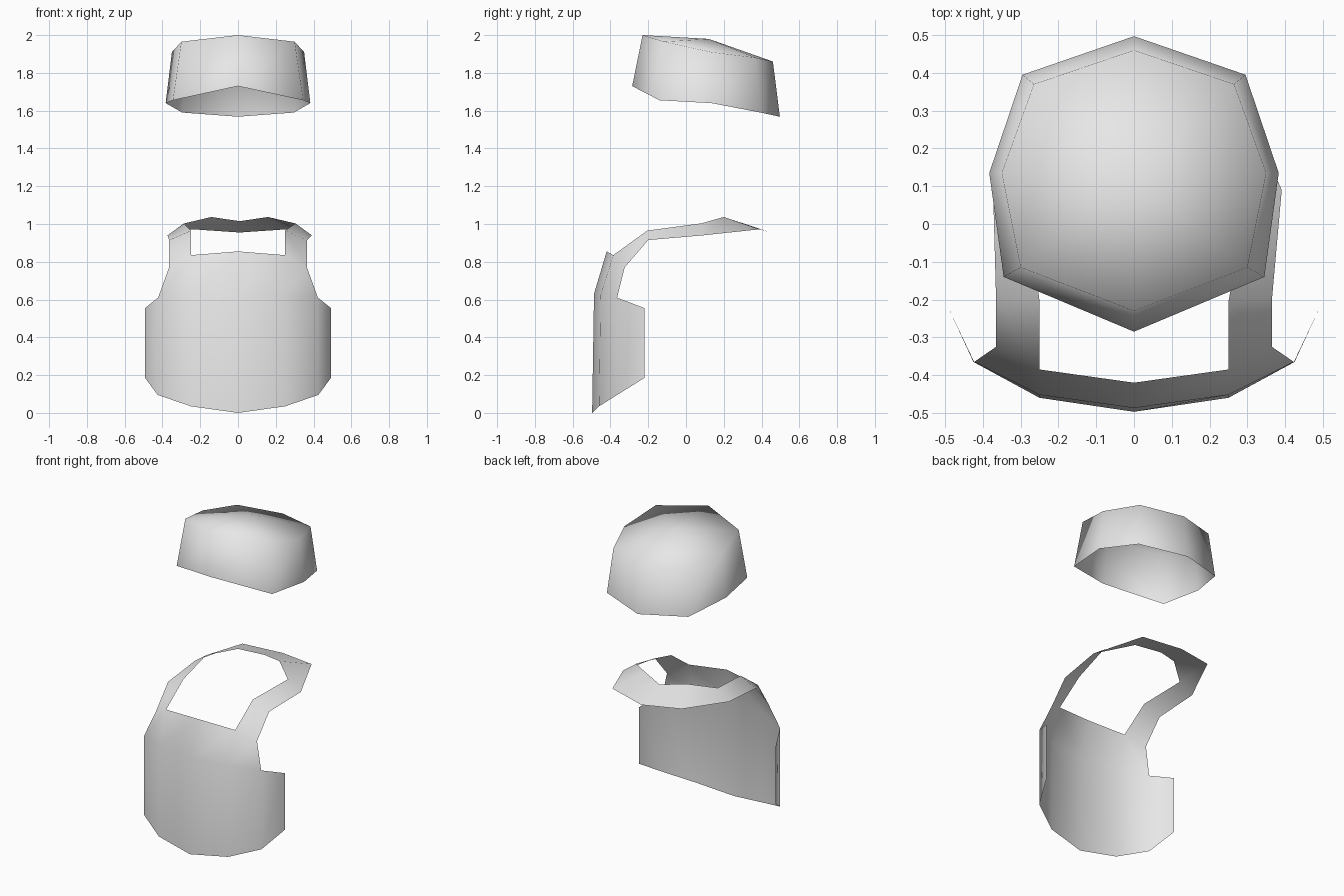
import bpy, bmesh

cube = bpy.data.objects.get("Cube")
if cube:
    bpy.data.objects.remove(cube, do_unlink=True)

# One plain cloth colour
cloth = bpy.data.materials.new("light_grey_cloth")
cloth.use_nodes = True
cloth.diffuse_color = (0.8, 0.8, 0.8, 1)
cloth.node_tree.nodes["Principled BSDF"].inputs["Base Color"].default_value = (0.8, 0.8, 0.8, 1)


def strip(lower, upper):
    """Quads between two matching edges."""
    return [(lower[i], lower[i + 1], upper[i + 1], upper[i])
            for i in range(len(lower) - 1)]


def build(name, faces, shift=None):
    """Make a smooth sheet from the faces of the +x half and their mirror."""
    bm = bmesh.new()
    for face in faces:
        bm.faces.new([bm.verts.new(p) for p in face])
        bm.faces.new([bm.verts.new((-x, y, z)) for x, y, z in reversed(face)])
    bmesh.ops.remove_doubles(bm, verts=bm.verts, dist=0.0005)
    if shift:
        for v in bm.verts:
            v.co.x += shift(v.co)
    for f in bm.faces:
        f.smooth = True
    mesh = bpy.data.meshes.new(name)
    bm.to_mesh(mesh)
    bm.free()
    mesh.materials.append(cloth)
    obj = bpy.data.objects.new(name, mesh)
    bpy.context.collection.objects.link(obj)
    return obj


# Hat: open flared band, front to back, closed by a shallow crown
rim = [(0, -0.285, 1.73), (0.345, -0.14, 1.655), (0.383, 0.135, 1.64),
       (0.295, 0.395, 1.59), (0, 0.497, 1.568)]
crown_edge = [(0, -0.23, 2.0), (0.30, -0.115, 1.965), (0.35, 0.135, 1.91),
              (0.265, 0.37, 1.88), (0, 0.46, 1.86)]
crown_top = (0, 0.12, 1.98)
crown = [(crown_edge[i], crown_edge[i + 1], crown_top) for i in range(4)]
build("hat", strip(rim, crown_edge) + crown)

# Apron skirt, from the middle round to the side
hem = [(0, -0.497, 0.0), (0.25, -0.46, 0.035), (0.425, -0.365, 0.095), (0.492, -0.22, 0.185)]
waist = [(0, -0.487, 0.63), (0.25, -0.452, 0.625), (0.423, -0.365, 0.61), (0.492, -0.22, 0.555)]

# Apron bib up to the neckline
neckline = [(0, -0.42, 0.855), (0.25, -0.385, 0.835), (0.365, -0.325, 0.77)]

# Shoulder strap and collar, from the bib round to the back of the neck
strap_outer = [neckline[2], (0.365, -0.20, 0.915), (0.382, 0.09, 0.94),
               (0.25, 0.39, 0.972), (0, 0.45, 0.955)]
strap_inner = [neckline[1], (0.25, -0.205, 0.965), (0.295, 0.08, 1.003),
               (0.15, 0.20, 1.037), (0, 0.26, 1.015)]

# The collar sits very slightly off centre
build("apron",
      strip(hem, waist) + strip(waist[:3], neckline) + strip(strap_outer, strap_inner),
      shift=lambda co: 0.009 if co.y > 0 else 0.0)
